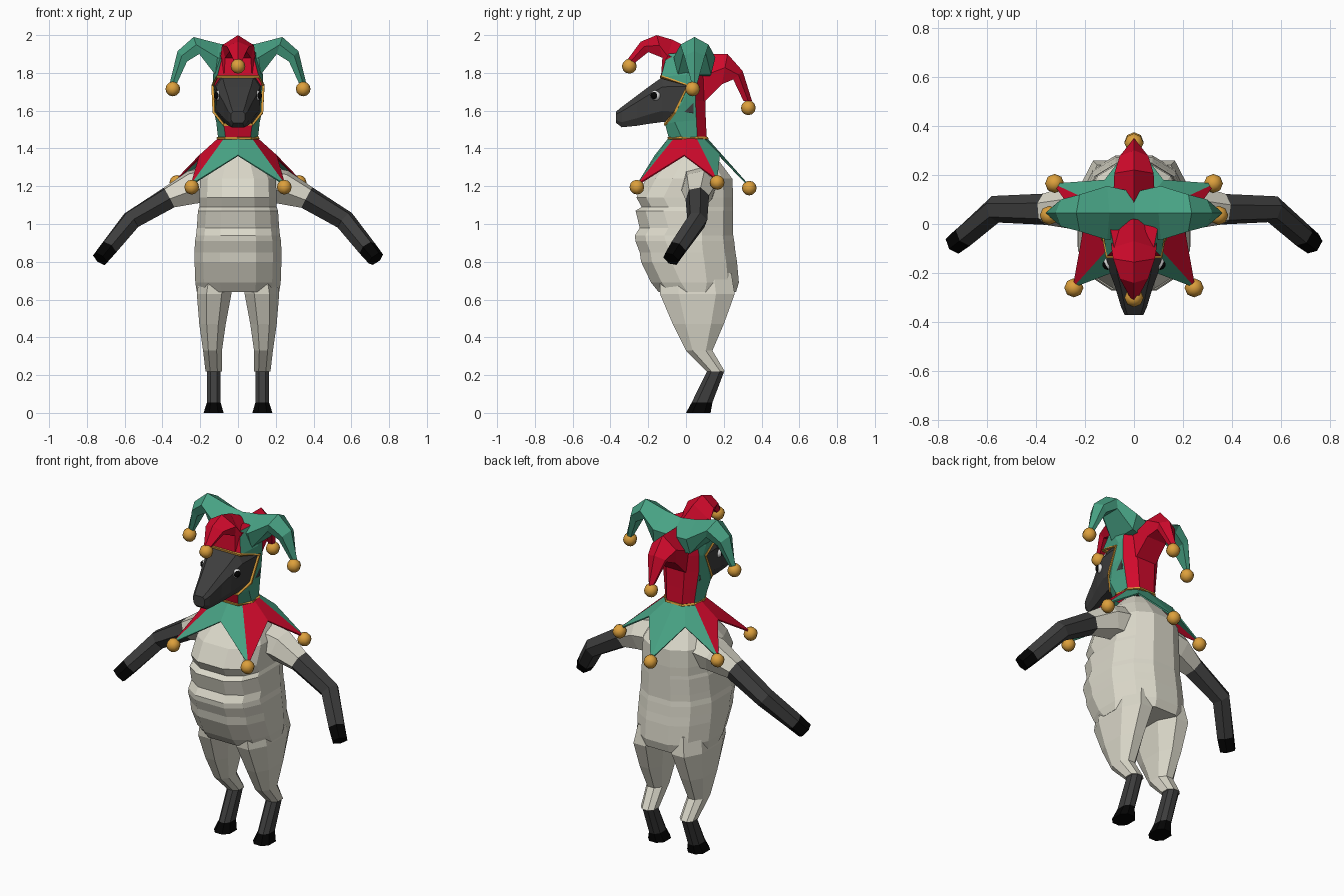
import bpy, bmesh, math
from mathutils import Vector

if "Cube" in bpy.data.objects:
    bpy.data.objects.remove(bpy.data.objects["Cube"])


def material(name, rgb):
    m = bpy.data.materials.new(name)
    m.diffuse_color = (*rgb, 1)
    m.use_nodes = True
    m.node_tree.nodes["Principled BSDF"].inputs["Base Color"].default_value = m.diffuse_color
    return m


WOOL = material("wool", (0.71, 0.69, 0.59))
DARK = material("dark_skin", (0.047, 0.047, 0.047))
BLACK = material("hoof_black", (0.001, 0.001, 0.001))
RED = material("red_cloth", (0.64, 0.003, 0.025))
GREEN = material("green_cloth", (0.064, 0.36, 0.23))
GOLD = material("gold", (0.72, 0.35, 0.045))
WHITE = material("eye_white", (0.8, 0.8, 0.8))


def make(name, verts, faces, mats, idx=None):
    bm = bmesh.new()
    vs = [bm.verts.new(v) for v in verts]
    for k, f in enumerate(faces):
        face = bm.faces.new([vs[i] for i in f])
        face.material_index = idx[k] if idx else 0
    bmesh.ops.recalc_face_normals(bm, faces=bm.faces)
    me = bpy.data.meshes.new(name)
    bm.to_mesh(me)
    bm.free()
    for m in mats:
        me.materials.append(m)
    ob = bpy.data.objects.new(name, me)
    bpy.context.collection.objects.link(ob)
    return ob


def loft(name, rings, mats, seg=None, closed=False):
    """Skin between rings; seg gives the material slot of each segment."""
    n, r = len(rings[0]), len(rings)
    verts = [p for ring in rings for p in ring]
    faces, idx = [], []
    for k in range(r if closed else r - 1):
        k2 = (k + 1) % r
        for i in range(n):
            j = (i + 1) % n
            faces.append((k * n + i, k * n + j, k2 * n + j, k2 * n + i))
            idx.append(seg[k] if seg else 0)
    if not closed:
        faces += [tuple(range(n)), tuple(range((r - 1) * n, r * n))]
        idx += [seg[0], seg[-1]] if seg else [0, 0]
    return make(name, verts, faces, mats, idx)


def tube(name, path, radii, sides, mats, seg=None, closed=False):
    pts = [Vector(p) for p in path]
    rings = []
    for k, p in enumerate(pts):
        a = pts[k - 1] if closed or k else p
        b = pts[(k + 1) % len(pts)] if closed or k < len(pts) - 1 else p
        t = (b - a).normalized()
        u = t.cross(Vector((0.13, 1, 0.21))).normalized()
        w = t.cross(u)
        rings.append([p + radii[k] * (u * math.cos(q) + w * math.sin(q))
                      for q in (2 * math.pi * (i + 0.5) / sides for i in range(sides))])
    return loft(name, rings, mats, seg, closed)


def ball(name, loc, r, mat, seg=8, rings=6):
    bm = bmesh.new()
    bmesh.ops.create_uvsphere(bm, u_segments=seg, v_segments=rings, radius=r)
    for f in bm.faces:
        f.smooth = True
    me = bpy.data.meshes.new(name)
    bm.to_mesh(me)
    bm.free()
    me.materials.append(mat)
    ob = bpy.data.objects.new(name, me)
    ob.location = loc
    bpy.context.collection.objects.link(ob)


# Woolly body with belly rolls: z, half width, front y, back y
def body_ring(z, w, f, b):
    half = [(0.42 * w, f), (0.8 * w, f + 0.25 * w), (w, f + 0.7 * w), (w, b - 0.75 * w),
            (0.74 * w, b - 0.25 * w), (0.33 * w, b)]
    return [(x, y, z) for x, y in half] + [(-x, y, z) for x, y in reversed(half)]


profile = [(1.42, .08, -.06, .10), (1.34, .145, -.12, .17), (1.24, .20, -.21, .245),
           (1.14, .205, -.262, .25), (1.09, .205, -.235, .25), (1.07, .212, -.267, .25),
           (.98, .218, -.245, .25), (.94, .222, -.27, .25), (.91, .228, -.268, .255),
           (.85, .23, -.245, .262), (.80, .23, -.238, .27), (.69, .226, -.185, .28),
           (.64, .218, -.145, .265)]
loft("body", [body_ring(*p) for p in profile], [WOOL])


# Legs: inner x, outer x, front y, back y, z
def leg_ring(s, x0, x1, y0, y1, z):
    cx, cy = 0.28 * (x1 - x0), 0.25 * (y1 - y0)
    pts = [(x0 + cx, y0), (x1 - cx, y0), (x1, y0 + cy), (x1, y1 - cy),
           (x1 - cx, y1), (x0 + cx, y1), (x0, y1 - cy), (x0, y0 + cy)]
    return [(s * x, y, z) for x, y in pts]


leg = [(.02, .20, -.14, .24, .74), (.035, .218, -.138, .258, .63), (.065, .205, -.07, .20, .47),
       (.085, .185, .0, .14, .33), (.085, .172, .11, .205, .22)]
shin = [(.092, .165, .112, .203, .222), (.092, .165, .03, .14, .055), (.076, .182, .0, .13, 0)]
# Arms with shoulder, forearm and hoof
arm = [(.12, .07, 1.21), (.24, .07, 1.195), (.365, .06, 1.14), (.565, .06, 1.02),
       (.685, -.045, .87), (.73, -.08, .815)]
for s, side in ((1, "left"), (-1, "right")):
    loft(side + "_leg", [leg_ring(s, *p) for p in leg], [WOOL])
    loft(side + "_shin", [leg_ring(s, *p) for p in shin], [DARK, BLACK], [0, 1])
    tube(side + "_arm", [(s * x, y, z) for x, y, z in arm],
         [.105, .095, .064, .056, .050, .046], 6, [WOOL, DARK, BLACK], [0, 0, 1, 1, 2])
    # Eyes
    ball(side + "_eye", (s * .097, -.16, 1.68), .028, WHITE, 10, 8)
    ball(side + "_pupil", (s * .108, -.166, 1.68), .021, BLACK, 10, 8)


# Head: y, top z, bottom z, half width
def head_ring(y, t, b, w):
    h = t - b
    half = [(.7 * w, t), (w, t - .22 * h), (.95 * w, b + .25 * h), (.65 * w, b)]
    return [(x, y, z) for x, z in half] + [(-x, y, z) for x, z in reversed(half)]


loft("head", [head_ring(*p) for p in [(.04, 1.785, 1.53, .124), (-.05, 1.785, 1.53, .124),
     (-.125, 1.778, 1.54, .117), (-.20, 1.725, 1.53, .098), (-.26, 1.68, 1.52, .076),
     (-.34, 1.62, 1.512, .052), (-.37, 1.595, 1.535, .038)]], [DARK])

# Hood: each row runs front edge, side, rear side, back
rows = [[(.065, -.09, 1.45), (.105, -.02, 1.45), (.095, .06, 1.45), (.05, .11, 1.45)],
        [(.075, -.11, 1.527), (.115, -.06, 1.54), (.107, .055, 1.55), (.055, .105, 1.55)],
        [(.127, -.06, 1.59), (.131, -.02, 1.64), (.12, .05, 1.65), (.06, .102, 1.65)],
        [(.134, .01, 1.735), (.134, .03, 1.745), (.125, .055, 1.75), (.065, .105, 1.75)],
        [(.11, -.132, 1.78), (.132, .0, 1.79), (.12, .06, 1.8), (.065, .105, 1.82)],
        [(.08, -.10, 1.9), (.10, .0, 1.91), (.09, .06, 1.91), (.05, .1, 1.89)]]
verts = [p for r in rows for p in r + [(-x, y, z) for x, y, z in reversed(r)]]
faces, idx = [], []
for k in range(5):
    for i in range(8):
        if i == 7 and k in (1, 2, 3):
            continue  # face opening
        j = (i + 1) % 8
        faces.append((k * 8 + i, k * 8 + j, k * 8 + 8 + j, k * 8 + 8 + i))
        idx.append(0 if i in (0, 1, 5, 6) else 1)
faces.append(tuple(range(40, 48)))
idx.append(1)
make("hood", verts, faces, [GREEN, RED], idx)

# Gold trim around the face and neck
edge = [r[0] for r in rows[1:5]]
tube("face_trim", edge + [(-x, y, z) for x, y, z in reversed(edge)], [.009] * 8, 4, [GOLD], closed=True)
neck = rows[0] + [(-x, y, z) for x, y, z in reversed(rows[0])]
tube("neck_trim", [(x * 1.02, y * 1.02, 1.455) for x, y, z in neck], [.008] * 8, 4, [GOLD], closed=True)


# Hat horns: upper profile, lower profile (distance, z) and half widths
def horn(name, direction, shift, outer, inner, widths, mat):
    d = Vector(direction)
    side = Vector((-d.y, d.x, 0))
    rings = []
    for (a, za), (b, zb), w in zip(outer, inner, widths):
        def at(t, v):
            return d * (a + (b - a) * t) + side * v + Vector((0, shift, za + (zb - za) * t))
        rings.append([at(0, 0), at(.45, w), at(1, .8 * w), at(1, -.8 * w), at(.45, -w)])
    loft(name, rings, [mat])


for s, side in ((1, "left"), (-1, "right")):
    horn(side + "_horn", (s, 0, 0), .045,
         [(0, 1.94), (.1, 1.955), (.235, 1.99), (.32, 1.915), (.36, 1.75)],
         [(0, 1.77), (.12, 1.79), (.205, 1.90), (.27, 1.86), (.325, 1.74)],
         [.085, .11, .075, .055, .015], GREEN)
horn("front_horn", (0, -1, 0), 0,
     [(-.02, 1.93), (.07, 1.975), (.155, 2.0), (.24, 1.965), (.325, 1.85)],
     [(0, 1.79), (.132, 1.785), (.125, 1.88), (.2, 1.91), (.275, 1.85)],
     [.085, .092, .085, .058, .015], RED)
horn("back_horn", (0, 1, 0), 0,
     [(0, 1.92), (.1, 1.90), (.22, 1.90), (.30, 1.81), (.35, 1.65)],
     [(0, 1.70), (.10, 1.65), (.19, 1.74), (.25, 1.765), (.305, 1.65)],
     [.07, .085, .08, .058, .015], RED)

# Five-pointed collar, one colour per panel between points
tips = [(-.25, -.26, 1.21), (.25, -.26, 1.21), (.33, .165, 1.235), (0, .335, 1.205), (-.33, .165, 1.235)]
panel = [0, 1, 0, 0, 1]
notch = [(0, -.165, 1.365), (.205, -.01, 1.365), (.12, .18, 1.37), (-.12, .18, 1.37), (-.205, -.01, 1.365)]
verts, faces, idx = [], [], []
for i in range(5):
    for p in (tips[i], notch[i]):
        d = Vector((p[0], p[1], 0)).normalized()
        verts += [(d.x * .108, d.y * .105 + .01, 1.452), p]
for i in range(10):
    j = (i + 1) % 10
    faces.append((2 * i, 2 * i + 1, 2 * j + 1, 2 * j))
    idx.append(panel[i // 2])
collar = make("collar", verts, faces, [GREEN, RED], idx)
mod = collar.modifiers.new("thickness", "SOLIDIFY")
mod.thickness = 0.008

# Bells on the collar and horns
for i, (x, y, z) in enumerate(tips + [(.352, .035, 1.73), (-.352, .035, 1.73), (0, -.3, 1.85), (0, .33, 1.63)]):
    ball("bell_%d" % (i + 1), (x * .98, y, z - .015), .039, GOLD)
